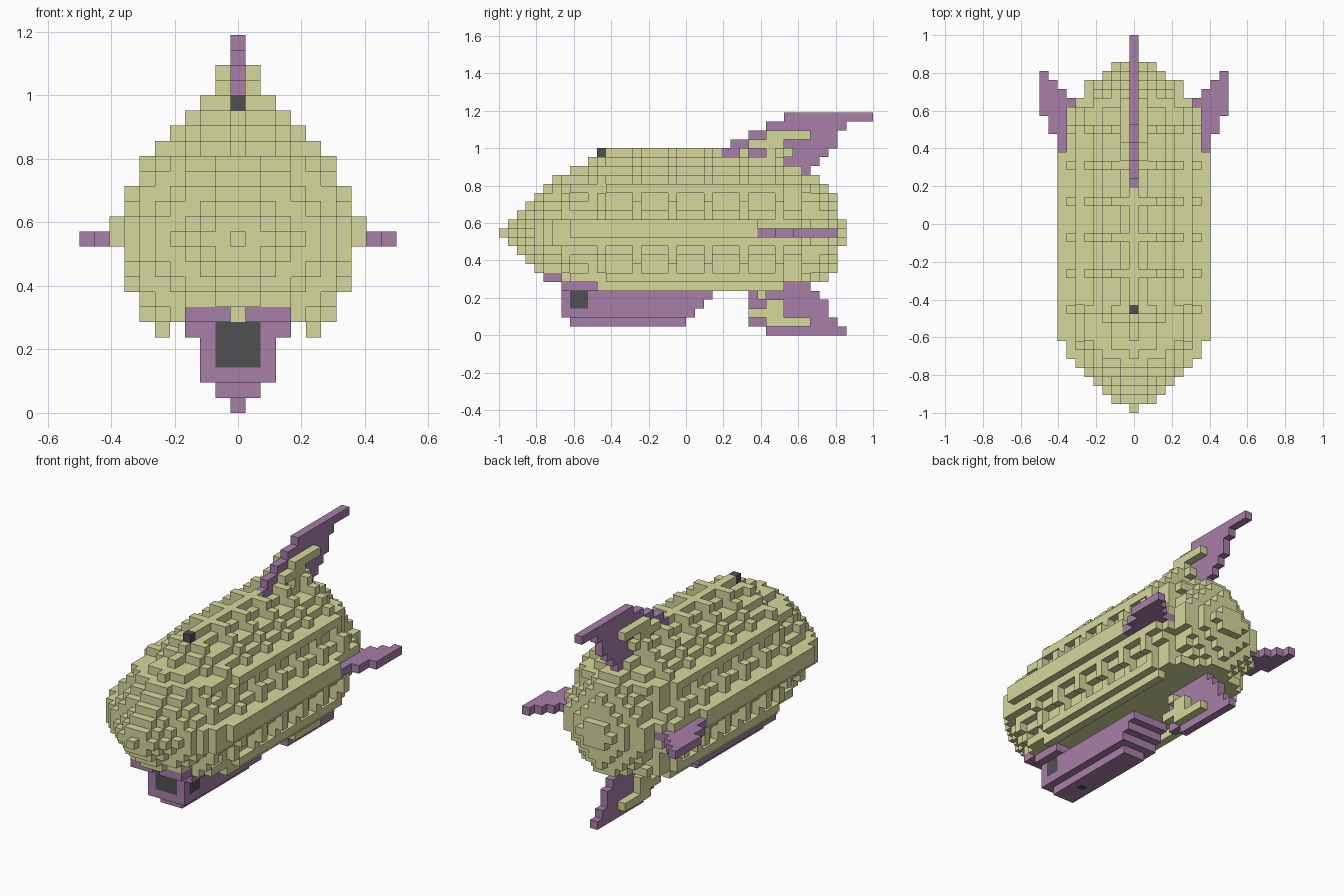
import bpy
import bmesh
from itertools import product
from mathutils import Vector

if "Cube" in bpy.data.objects:
    bpy.data.objects.remove(bpy.data.objects["Cube"], do_unlink=True)

V = 2 / 42  # edge length of one block


def material(name, rgb):
    m = bpy.data.materials.new(name)
    m.use_nodes = True
    m.diffuse_color = (*rgb, 1)
    m.node_tree.nodes["Principled BSDF"].inputs["Base Color"].default_value = (*rgb, 1)
    return m


MATS = [material("olive cloth", (0.68, 0.69, 0.34)),
        material("dusty purple", (0.39, 0.21, 0.395)),
        material("dark glass", (0.08, 0.08, 0.088))]
OLIVE, PURPLE, DARK = range(3)
STEPS = [Vector(d) for d in ((1, 0, 0), (-1, 0, 0), (0, 1, 0), (0, -1, 0), (0, 0, 1), (0, 0, -1))]


def box(i0, i1, j0, j1, k0, k1):
    """All block positions in an inclusive range."""
    return set(product(range(i0, i1 + 1), range(j0, j1 + 1), range(k0, k1 + 1)))


def build(name, cells):
    """Skin a dictionary of block position -> colour with its outer faces."""
    bm = bmesh.new()
    corners = {}

    def corner(p):
        key = tuple(round(c * 2) for c in p)
        if key not in corners:
            corners[key] = bm.verts.new((p.x * V, (p.y - 20.5) * V, (p.z + 0.5) * V))
        return corners[key]

    for cell, colour in cells.items():
        c = Vector(cell)
        for d in STEPS:
            if tuple(int(a) for a in c + d) in cells:
                continue
            u = Vector((d.y, d.z, d.x)) / 2
            w = d.cross(u)
            mid = c + d / 2
            f = bm.faces.new([corner(mid + o) for o in (-u - w, u - w, u + w, w - u)])
            f.material_index = colour
    mesh = bpy.data.meshes.new(name)
    bm.to_mesh(mesh)
    bm.free()
    for m in MATS:
        mesh.materials.append(m)
    bpy.context.collection.objects.link(bpy.data.objects.new(name, mesh))


def paint(positions, colour):
    return dict.fromkeys(positions, colour)


# Gondola: stepped keel, shoulder under the nose, windows, belly lamp
gondola = paint(box(-1, 1, 8, 20, 1, 1), PURPLE)
for k in (2, 3, 4):
    gondola |= paint(box(-2, 2, 7, 19 + k, k, k), PURPLE)
gondola |= paint(box(-3, 3, 7, 10, 5, 5), PURPLE)
gondola |= paint(box(-1, 1, 7, 7, 3, 5), DARK)
gondola |= paint(box(0, 0, 11, 11, 1, 1), DARK)
for s in (-1, 1):
    gondola |= paint(box(2 * s, 2 * s, 8, 9, 3, 4), DARK)
    gondola |= paint(box(min(s, 3 * s), max(s, 3 * s), 5, 6, 6, 6), PURPLE)


# Upright fins: first and last block of each row, plus side braces
def upright_fin(rows, braces):
    fin = {}
    for k, (a, b) in rows.items():
        fin |= paint(box(0, 0, a, b, k, k), PURPLE)
    for k, (a, b) in braces.items():
        for s in (-1, 1):
            fin |= paint(box(s, s, a, b, k, k), OLIVE)
    return fin


top_fin = upright_fin({24: (32, 41), 23: (30, 38), 22: (28, 37), 21: (26, 37),
                       20: (25, 36), 19: (30, 35), 18: (32, 34)},
                      {22: (30, 34), 21: (28, 31), 20: (30, 32)})
bottom_fin = upright_fin({0: (30, 38), 1: (28, 37), 2: (28, 36), 3: (28, 36),
                          4: (28, 35), 5: (28, 34)},
                         {1: (30, 34), 2: (28, 31), 3: (30, 31), 4: (29, 29)})

# Side fins, swept backwards
side_fins = {}
for s in (-1, 1):
    for i, (a, b) in {10: (33, 37), 9: (31, 36), 8: (29, 35), 7: (30, 34), 6: (32, 34)}.items():
        side_fins |= paint(box(i * s, i * s, a, b, 11, 11), PURPLE)

lamp = paint(box(0, 0, 11, 11, 20, 20), DARK)

# Hull: half width and rise of each slice, from nose to tail
WIDTH = [0, 2, 3, 4, 5, 6] + [7] * 28 + [6, 5, 5, 3, 2]
RISE = [0, 1, 2, 3, 4, 5, 6, 6, 7, 7, 8, 8] + [9] * 20 + [8, 8, 7, 6, 5, 4, 1]


def inside(i, j, k, inset):
    w, t = WIDTH[j] + 0.5 - inset, RISE[j] + 0.5 - inset
    if w <= 0 or t <= 0 or (j < 7 and k < 7):
        return False
    power = 1.85 - 0.08 * max(0, 9 - j, j - 31)  # leaner sections at the ends
    return (abs(i) / w) ** power + (abs(k - 11) / t) ** power <= 1


def on_rib(i, j, k):
    if k < 6:  # rails under the flat belly
        return abs(i) == 5 and 11 <= j <= 32
    cap = j < 6 or j > 34
    ring = j % 4 == 3
    stringer = i == 0 or k in (6, 10, 11, 12, 16)
    return cap or ring or stringer


hull = set()
for i, j, k in box(-8, 8, 0, 38, 5, 20):
    core = k >= 6 and inside(i, j, k, 1)
    rib = inside(i, j, k, 0) and on_rib(i, j, k)
    belt = abs(i) == 8 and k in (11, 12) and 8 <= j <= 28
    if core or rib or belt:
        hull.add((i, j, k))
for part in (gondola, top_fin, bottom_fin, side_fins, lamp):
    hull -= set(part)

build("hull", paint(hull, OLIVE))
build("gondola", gondola)
build("top_fin", top_fin)
build("bottom_fin", bottom_fin)
build("side_fins", side_fins)
build("nose_lamp", lamp)
